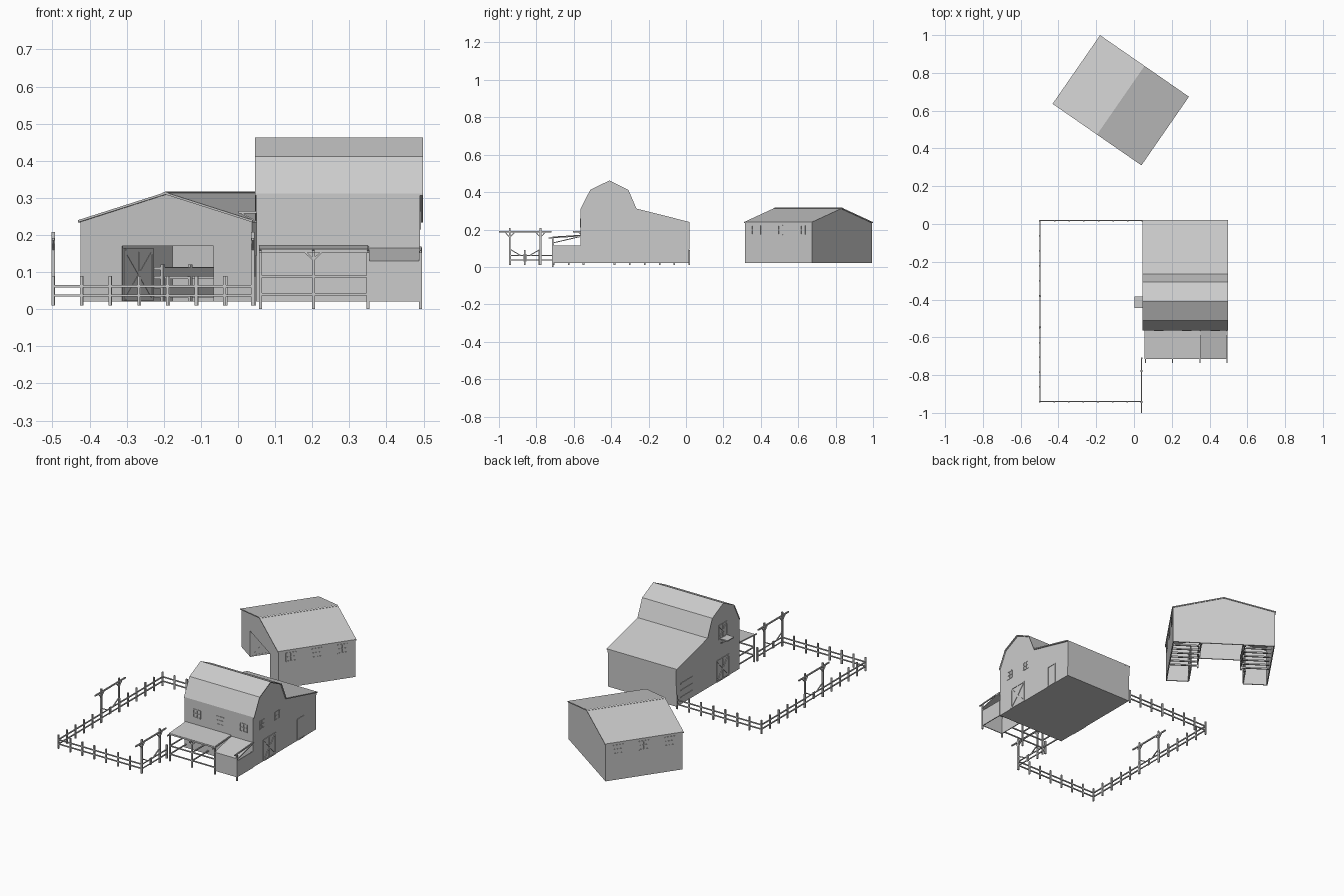
import bpy, bmesh, math
from mathutils import Vector, Matrix

cube = bpy.data.objects.get("Cube")
if cube:
    bpy.data.objects.remove(cube, do_unlink=True)

grey = bpy.data.materials.new("plain_grey")
grey.use_nodes = True
grey.diffuse_color = (0.6, 0.6, 0.6, 1)
bsdf = grey.node_tree.nodes["Principled BSDF"]
bsdf.inputs["Base Color"].default_value = (0.6, 0.6, 0.6, 1)
bsdf.inputs["Roughness"].default_value = 0.9

Z = Vector((0, 0, 1))
X = Vector((1, 0, 0))
Y = Vector((0, 1, 0))


def finish(name, bm, matrix=None):
    bmesh.ops.recalc_face_normals(bm, faces=bm.faces)
    mesh = bpy.data.meshes.new(name)
    bm.to_mesh(mesh)
    bm.free()
    mesh.materials.append(grey)
    obj = bpy.data.objects.new(name, mesh)
    bpy.context.collection.objects.link(obj)
    if matrix:
        obj.matrix_world = matrix
    return obj


def box(bm, lo, hi):
    lo, hi = Vector(lo), Vector(hi)
    m = Matrix.Translation((lo + hi) / 2) @ Matrix.Diagonal((*(hi - lo), 1))
    bmesh.ops.create_cube(bm, size=1, matrix=m)


def bar(bm, a, b, w=0.006):
    a, b = Vector(a), Vector(b)
    d = b - a
    m = (Matrix.Translation((a + b) / 2) @ d.to_track_quat('Z', 'Y').to_matrix().to_4x4()
         @ Matrix.Diagonal((w, w, d.length, 1)))
    bmesh.ops.create_cube(bm, size=1, matrix=m)


def prism(bm, pts, a, b, axis):
    """Extrude a 2D outline (horizontal, height) along x or y from a to b."""
    place = (lambda p, t: (t, p[0], p[1])) if axis == 'x' else (lambda p, t: (p[0], t, p[1]))
    rings = [[bm.verts.new(place(p, t)) for p in pts] for t in (a, b)]
    bm.faces.new(rings[0])
    bm.faces.new(rings[1])
    for i in range(len(pts)):
        j = (i + 1) % len(pts)
        bm.faces.new((rings[0][i], rings[0][j], rings[1][j], rings[1][i]))


def sheet(bm, line, a, b, axis, thick=0.006):
    prism(bm, line + [(h, z - thick) for h, z in reversed(line)], a, b, axis)


def framed(bm, c, t, w, h, style, size=0.006):
    """Framed door or window with a cross or an X."""
    c = Vector(c)
    p = lambda i, k: c + t * (w / 2 * i) + Z * (h / 2 * k)
    pairs = [((-1, -1), (1, -1)), ((-1, 1), (1, 1)), ((-1, -1), (-1, 1)), ((1, -1), (1, 1))]
    if style == 'x':
        pairs += [((-1, -1), (1, 1)), ((-1, 1), (1, -1)), ((0, -1), (0, 1))]
    elif style == 'cross':
        pairs += [((0, -1), (0, 1)), ((-1, 0), (1, 0))]
    for a, b in pairs:
        bar(bm, p(*a), p(*b), size)


# Barn body and roof
roof_line = [(0.02, 0.24), (-0.265, 0.312), (-0.308, 0.412), (-0.41, 0.462),
             (-0.512, 0.412), (-0.563, 0.312)]
bm = bmesh.new()
prism(bm, [(0.016, 0.02)] + [(y, z - 0.004) for y, z in roof_line] + [(-0.563, 0.02)], 0.05, 0.49, 'x')
finish("barn_walls", bm)
bm = bmesh.new()
sheet(bm, roof_line, 0.046, 0.498, 'x')
finish("barn_roof", bm)

# Barn doors and windows
bm = bmesh.new()
for x in (0.05, 0.49):
    framed(bm, (x, -0.41, 0.083), Y, 0.11, 0.12, 'x')
framed(bm, (0.49, -0.122, 0.083), Y, 0.06, 0.12, 'plain')
framed(bm, (0.05, -0.41, 0.302), Y, 0.075, 0.08, 'x')
for z in (0.06, 0.1, 0.14):
    bar(bm, (0.05, -0.02, z), (0.05, -0.13, z), 0.005)
finish("barn_doors", bm)
bm = bmesh.new()
for y in (-0.48, -0.34):
    framed(bm, (0.49, y, 0.24), Y, 0.04, 0.045, 'cross', 0.005)
for x in (0.13, 0.28, 0.43):
    framed(bm, (x, -0.563, 0.235), X, 0.045, 0.045, 'cross', 0.005)
finish("barn_windows", bm)

# Loft landing
bm = bmesh.new()
box(bm, (0.002, -0.445, 0.258), (0.05, -0.385, 0.264))
for y in (-0.44, -0.39):
    bar(bm, (0.01, y, 0.258), (0.05, y, 0.235), 0.004)
finish("loft_landing", bm)

# Porch frame, rails and roofs
bm = bmesh.new()
posts = (0.06, 0.203, 0.35, 0.492)
for x in posts:
    bar(bm, (x, -0.712, 0), (x, -0.712, 0.157), 0.008)
    bar(bm, (x, -0.735, 0.155), (x, -0.565, 0.166), 0.006)
bar(bm, (0.056, -0.712, 0.157), (0.354, -0.712, 0.157), 0.008)
for s in (-1, 1):
    bar(bm, (0.203, -0.712, 0.133), (0.203 + s * 0.025, -0.712, 0.157), 0.005)
finish("porch_frame", bm)
bm = bmesh.new()
for z in (0.04, 0.088):
    bar(bm, (0.06, -0.712, z), (0.35, -0.712, z), 0.006)
    for x in posts[:3]:
        bar(bm, (x, -0.712, z), (x, -0.563, z), 0.006)
finish("porch_rails", bm)
bm = bmesh.new()
sheet(bm, [(-0.715, 0.162), (-0.56, 0.172)], 0.056, 0.35, 'x', 0.004)
finish("porch_roof", bm)
bm = bmesh.new()
sheet(bm, [(-0.715, 0.13), (-0.56, 0.166)], 0.35, 0.496, 'x', 0.005)
finish("side_room_roof", bm)
bm = bmesh.new()
box(bm, (0.352, -0.712, 0.02), (0.49, -0.707, 0.125))
for x in (0.35, 0.488):
    box(bm, (x, -0.71, 0.02), (x + 0.005, -0.563, 0.115))
finish("side_room_walls", bm)

# Stable, rotated on the plot
turn = Matrix.Translation((-0.07, 0.655, 0)) @ Matrix.Rotation(math.radians(-34.7), 4, 'Z')
W, D, T = 0.281, 0.217, 0.006
gable = [(W, 0.02), (W, 0.235), (0, 0.309), (-W, 0.235), (-W, 0.02)]
doorway = [(-0.145, 0.02), (-0.145, 0.17), (0.155, 0.17), (0.155, 0.02)]
bm = bmesh.new()
prism(bm, gable, D - T, D, 'y')
prism(bm, gable + doorway, -D, -D + T, 'y')
for s in (-1, 1):
    a, b = sorted((s * W, s * (W - T)))
    box(bm, (a, -D, 0.02), (b, D, 0.235))
finish("stable_walls", bm, turn)
bm = bmesh.new()
sheet(bm, [(-0.286, 0.24), (0, 0.315), (0.286, 0.24)], -0.221, 0.221, 'y')
finish("stable_roof", bm, turn)
bm = bmesh.new()
sheet(bm, [(-0.009, 0.314), (0, 0.3165), (0.009, 0.314)], -0.221, 0.221, 'y', 0.003)
finish("stable_ridge_cap", bm, turn)

# Stable windows, open doors and stalls
bm = bmesh.new()
for s in (-1, 1):
    for v in (-0.145, 0, 0.145):
        framed(bm, (s * W, v, 0.197), Y, 0.055, 0.048, 'cross', 0.005)
finish("stable_windows", bm, turn)
bm = bmesh.new()
for u in (-0.145, 0.155):
    box(bm, (u - 0.003, -D + T, 0.022), (u + 0.003, -D + 0.145, 0.165))
    framed(bm, (u, -D + 0.078, 0.093), Y, 0.13, 0.13, 'x', 0.008)
finish("stable_doors", bm, turn)
bm = bmesh.new()
for s in (-1, 1):
    inner = s * 0.12
    for v in (-0.06, 0.07, 0.2):
        bar(bm, (inner, v, 0.02), (inner, v, 0.12), 0.008)
        for z in (0.035, 0.06, 0.085, 0.11):
            bar(bm, (inner, v, z), (s * (W - T), v, z), 0.008)
    for z in (0.05, 0.1):
        box(bm, (inner - 0.003, -0.06, z - 0.012), (inner + 0.003, 0.2, z + 0.012))
finish("stable_stalls", bm, turn)

# Paddock fence
bm = bmesh.new()


def fence_run(a, b, n):
    a, b = Vector((*a, 0)), Vector((*b, 0))
    for i in range(n + 1):
        p = a.lerp(b, i / n)
        bar(bm, p + Z * 0.01, p + Z * 0.09, 0.008)
    for z in (0.037, 0.062):
        bar(bm, a + Z * z, b + Z * z, 0.006)


fence_run((-0.498, -0.94), (0.04, -0.94), 7)
fence_run((-0.498, 0.018), (0.045, 0.018), 7)
fence_run((-0.498, -0.94), (-0.498, -0.55), 5)
fence_run((-0.498, -0.38), (-0.498, 0.018), 5)
fence_run((0.04, -0.78), (0.04, -0.712), 1)
finish("paddock_fence", bm)

# Paddock gateways with swing gates
for name, x, mid in (("left_gateway", 0.04, -0.86), ("right_gateway", -0.498, -0.465)):
    bm = bmesh.new()
    bar(bm, (x, mid - 0.14, 0.188), (x, mid + 0.14, 0.188), 0.007)
    for s in (-1, 1):
        y = mid + s * 0.082
        bar(bm, (x, y, 0.01), (x, y, 0.208), 0.009)
        for k in (-1, 1):
            bar(bm, (x, y, 0.158), (x, y + k * 0.028, 0.188), 0.005)
        for z in (0.037, 0.062):
            bar(bm, (x, y, z), (x, mid + s * 0.004, z), 0.005)
        bar(bm, (x, y, 0.095), (x, mid + s * 0.025, 0.062), 0.005)
        bar(bm, (x, mid + s * 0.005, 0.03), (x, mid + s * 0.005, 0.07), 0.005)
    finish(name, bm)
